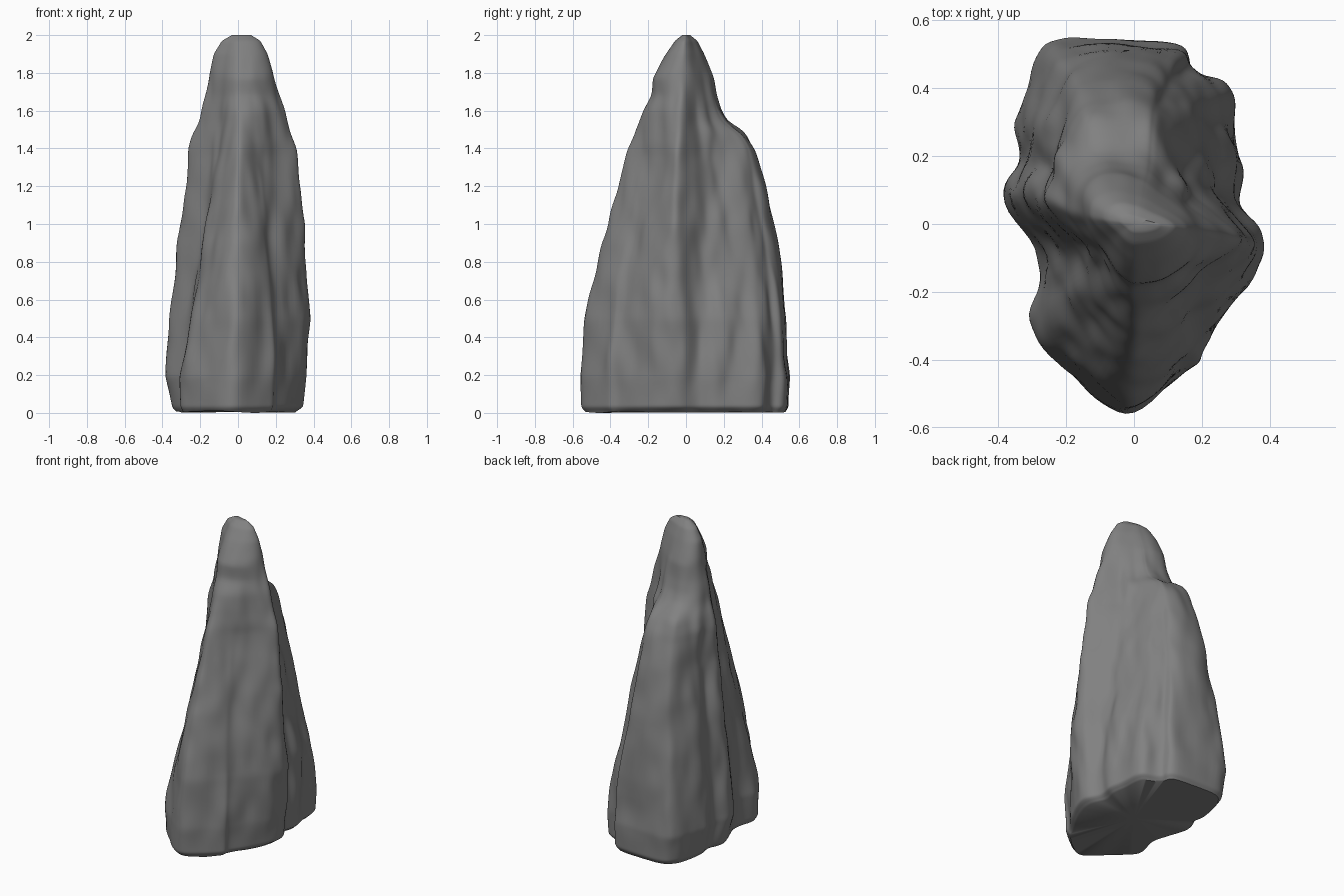
import bpy, bmesh, math
from mathutils import Vector, noise

cube = bpy.data.objects.get("Cube")
if cube:
    bpy.data.objects.remove(cube, do_unlink=True)

# Matching outlines of the foot and of the shoulder, counterclockwise from the front
FOOT = [(-.03, -.55), (.19, -.425), (.225, -.355), (.35, -.185), (.385, -.03), (.34, .07), (.365, .17),
        (.345, .28), (.325, .4), (.205, .46), (.15, .535), (-.18, .553), (-.295, .495), (-.355, .31),
        (-.345, .2), (-.38, .08), (-.305, -.13), (-.34, -.285), (-.215, -.44)]
SHOULDER = [(.01, -.305), (.09, -.23), (.135, -.18), (.24, -.1), (.3, -.035), (.185, .06), (.145, .13),
            (.115, .2), (.085, .27), (.06, .32), (.02, .355), (-.12, .36), (-.175, .325), (-.22, .225),
            (-.235, .14), (-.265, .06), (-.14, -.06), (-.09, -.16), (-.05, -.24)]
# Height, then reach to the right, left, front and back
LEVELS = [(.015, .325, .3, .53, .525), (.04, .345, .34, .55, .543), (.2, .375, .36, .55, .548),
          (.5, .355, .385, .53, .525), (.7, .335, .36, .495, .505), (.9, .315, .352, .458, .475),
          (1, .303, .355, .42, .455), (1.2, .27, .33, .367, .415), (1.4, .26, .305, .305, .355),
          (1.48, .235, .28, .27, .305), (1.54, .21, .265, .25, .22), (1.6, .195, .25, .233, .185),
          (1.68, .17, .225, .19, .163), (1.77, .148, .195, .183, .145), (1.9, .12, .158, .108, .09),
          (1.97, .08, .12, .06, .055), (2, .03, .07, .02, .02)]
SIDES, RINGS = 152, 120


def normalised(points):
    """Scale each half of an outline to a reach of one."""
    lx, hx = -min(p[0] for p in points), max(p[0] for p in points)
    ly, hy = -min(p[1] for p in points), max(p[1] for p in points)
    return [Vector((x / (hx if x > 0 else lx), y / (hy if y > 0 else ly), 0)) for x, y in points]


def resample(points):
    """Closed smooth curve through the points."""
    n, out = len(points), []
    for s in range(SIDES):
        i, t = divmod(s * n / SIDES, 1)
        a, b, c, d = (points[(int(i) + k) % n] for k in (-1, 0, 1, 2))
        out.append(b + t / 2 * (c - a + t * (2 * a - 5 * b + 4 * c - d + t * (3 * (b - c) + d - a))))
    return out


def reach(z):
    for lo, hi in zip(LEVELS, LEVELS[1:]):
        if z <= hi[0]:
            t = (z - lo[0]) / (hi[0] - lo[0])
            return [a + (b - a) * t for a, b in zip(lo[1:], hi[1:])]
    return LEVELS[-1][1:]


def clamp(v):
    return max(0, min(1, v))


foot, shoulder = resample(normalised(FOOT)), resample(normalised(SHOULDER))
bm = bmesh.new()
rings = []
for r in range(RINGS):
    # Rings crowd together at the foot and the tip
    u = r / (RINGS - 1)
    u = .4 * u + .6 * (1 - math.cos(math.pi * u)) / 2
    z = .015 + 1.985 * u
    left, right, front, back = reach(z)
    rise, tip = clamp(z / 1.4), clamp((z - 1.37) / .43)
    ring = []
    for a, b in zip(foot, shoulder):
        p = a.lerp(b, rise)
        # The tip is an oval set askew, longest towards the back left
        n = p.normalized()
        oval = .96 + n.x * n.y * (.15 * (n.x - n.y) - .42)
        p = p.lerp(n * oval, tip * .9)
        q = Vector((p.x * (right if p.x > 0 else left), p.y * (back if p.y > 0 else front), z))
        # Upright grooves and chips
        rough = noise.noise(Vector((q.x * 8, q.y * 8, z * 2)))
        rough += .7 * noise.noise(Vector((q.x * 15, q.y * 15, z * 5 + 7)))
        q += n * rough * .018 * clamp((2 - z) * 2) * clamp(.3 + z * 4)
        ring.append(bm.verts.new(q))
    rings.append(ring)

for low, high in zip(rings, rings[1:]):
    for i in range(SIDES):
        j = (i + 1) % SIDES
        bm.faces.new((low[i], low[j], high[j], high[i]))

# Rounded tip and slightly uneven underside
tip_vert = bm.verts.new((.02, 0, 2))
base_vert = bm.verts.new((0, 0, .015))
for i in range(SIDES):
    j = (i + 1) % SIDES
    bm.faces.new((rings[-1][i], rings[-1][j], tip_vert))
    bm.faces.new((rings[0][j], rings[0][i], base_vert))
for v in rings[0]:
    v.co.z = .015 + .008 * noise.noise(v.co * 4)
for step in range(2):
    bmesh.ops.smooth_vert(bm, verts=[v for ring in rings[1:-1] for v in ring], factor=.5,
                          use_axis_x=True, use_axis_y=True, use_axis_z=True)
lowest = min(v.co.z for v in bm.verts)
for v in bm.verts:
    v.co.z = max(0, v.co.z - lowest * clamp(1 - v.co.z))
bmesh.ops.recalc_face_normals(bm, faces=bm.faces)

mesh = bpy.data.meshes.new("rock_spire")
bm.to_mesh(mesh)
bm.free()
rock = bpy.data.objects.new("rock_spire", mesh)
bpy.context.collection.objects.link(rock)

stone = bpy.data.materials.new("grey stone")
stone.use_nodes = True
colour = (.22, .22, .22, 1)
stone.diffuse_color = colour
stone.node_tree.nodes["Principled BSDF"].inputs["Base Color"].default_value = colour
mesh.materials.append(stone)

bpy.context.view_layer.objects.active = rock
rock.select_set(True)
bpy.ops.object.shade_smooth_by_angle(angle=math.radians(50))
